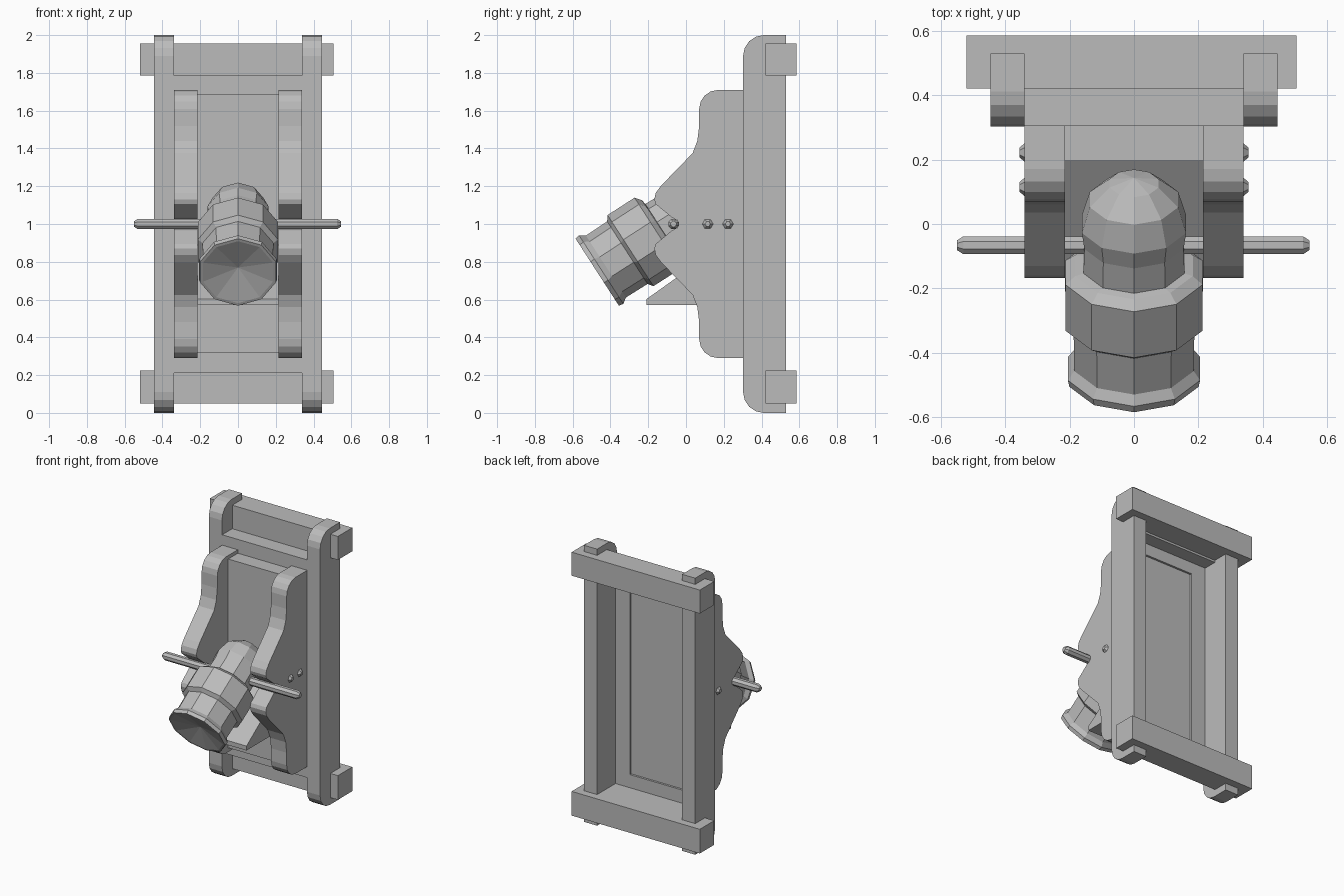
import bpy, bmesh, math
from mathutils import Vector

if "Cube" in bpy.data.objects:
    bpy.data.objects.remove(bpy.data.objects["Cube"], do_unlink=True)

grey = bpy.data.materials.new("plain_grey")
grey.use_nodes = True
grey.diffuse_color = (0.5, 0.5, 0.5, 1)
grey.node_tree.nodes["Principled BSDF"].inputs["Base Color"].default_value = (0.5, 0.5, 0.5, 1)


def finish(name, bm):
    bmesh.ops.recalc_face_normals(bm, faces=bm.faces)
    mesh = bpy.data.meshes.new(name)
    bm.to_mesh(mesh)
    bm.free()
    mesh.materials.append(grey)
    obj = bpy.data.objects.new(name, mesh)
    bpy.context.collection.objects.link(obj)
    return obj


def prism(name, profile, x0, x1):
    """Extrude a (y, z) outline from x0 to x1."""
    bm = bmesh.new()
    face = bm.faces.new([bm.verts.new((x0, y, z)) for y, z in profile])
    out = bmesh.ops.extrude_face_region(bm, geom=[face])
    moved = [v for v in out["geom"] if isinstance(v, bmesh.types.BMVert)]
    bmesh.ops.translate(bm, verts=moved, vec=(x1 - x0, 0, 0))
    return finish(name, bm)


def box(name, x, y, z):
    return prism(name, [(y[0], z[0]), (y[1], z[0]), (y[1], z[1]), (y[0], z[1])], x[0], x[1])


def lathe(name, profile, sides, origin, axis, up):
    """Turn (distance, radius) pairs around an axis; zero radius makes a pole."""
    origin, axis, up = Vector(origin), Vector(axis).normalized(), Vector(up)
    up = (up - axis * up.dot(axis)).normalized()
    side = axis.cross(up)
    bm = bmesh.new()
    rings = []
    for t, r in profile:
        count = sides if r > 0 else 1
        angles = [math.tau * i / sides for i in range(count)]
        rings.append([bm.verts.new(origin + axis * t + (up * math.cos(a) + side * math.sin(a)) * r)
                      for a in angles])
    for a, b in zip(rings, rings[1:]):
        for i in range(sides):
            j = (i + 1) % sides
            corners = [a[i % len(a)], a[j % len(a)], b[j % len(b)], b[i % len(b)]]
            bm.faces.new(list(dict.fromkeys(corners)))
    return finish(name, bm)


def arc(cy, cz, r, start, end, steps=4):
    angles = [math.radians(start + (end - start) * i / steps) for i in range(steps + 1)]
    return [(cy + r * math.cos(a), cz + r * math.sin(a)) for a in angles]


def mirror_z(points):
    """Add the lower half of an outline that is symmetric about z = 1."""
    return points + [(y, 2 - z) for y, z in reversed(points)]


# Outlines: rounded rail, and stepped cheek with a notch for the pivot rod
rail = mirror_z([(0.53, 2.0)] + arc(0.412, 1.89, 0.11, 90, 180))
cheek = mirror_z(
    [(0.305, 1.71)] + arc(0.17, 1.61, 0.10, 90, 180)
    + [(0.07, 1.52), (0.06, 1.44), (0.035, 1.375), (-0.13, 1.205), (-0.16, 1.165),
       (-0.168, 1.13), (-0.16, 1.105), (-0.075, 1.035), (-0.045, 1.02)])

for label, s in (("left", 1), ("right", -1)):
    prism(label + "_rail", rail, s * 0.34, s * 0.445)
    prism(label + "_cheek", cheek, s * 0.215, s * 0.34)
    box(label + "_panel_strip", (s * 0.225, s * 0.34), (0.305, 0.32), (0.225, 1.785))
    # Bolt heads on the outside of each cheek
    for i, y in enumerate((0.115, 0.222)):
        lathe(f"{label}_bolt_{i + 1}", [(0, 0), (0, 0.029), (0.016, 0.014), (0.016, 0)], 6,
              (s * 0.34, y, 1.0), (s, 0, 0), (0, 1, 0))

# Cross beams, with the shelf and strip that close the shallow back recess
for label, beam, shelf, strip in (
        ("lower", (0.05, 0.225), (0.21, 0.225), (0.225, 0.32)),
        ("upper", (1.785, 1.955), (1.77, 1.785), (1.685, 1.77))):
    box(label + "_cross_beam", (-0.52, 0.505), (0.42, 0.585), beam)
    box(label + "_shelf", (-0.34, 0.34), (0.305, 0.42), shelf)
    box(label + "_panel_strip", (-0.225, 0.225), (0.305, 0.32), strip)

# Bed plate and sloping wedge between the cheeks
box("bed_plate", (-0.215, 0.215), (0.195, 0.305), (0.32, 1.685))
prism("wedge", [(-0.21, 0.57), (-0.21, 0.602), (0.195, 0.89), (0.195, 0.57)], -0.215, 0.215)

# Pivot rod
lathe("pivot_rod", [(0, 0), (0, 0.016), (0.02, 0.03), (1.075, 0.03), (1.095, 0.016), (1.095, 0)],
      8, (-0.55, -0.066, 1.0), (1, 0, 0), (0, math.sin(math.pi / 8), math.cos(math.pi / 8)))

# Stubby barrel: shallow bore, lip, neck, wide band, breech and dome
dome = [(0.56 + 0.17 * math.sin(a), 0.17 * math.cos(a))
        for a in (0, math.radians(32), math.radians(62))]
lathe("barrel",
      [(0.045, 0), (0, 0.195), (0, 0.211), (0.025, 0.216), (0.055, 0.195), (0.19, 0.197),
       (0.21, 0.224), (0.38, 0.224), (0.405, 0.192), (0.41, 0.165), (0.5, 0.162)]
      + dome + [(0.73, 0)],
      10, (0, -0.47, 0.745), (0, 0.84, 0.543), (0, 0, 1))
